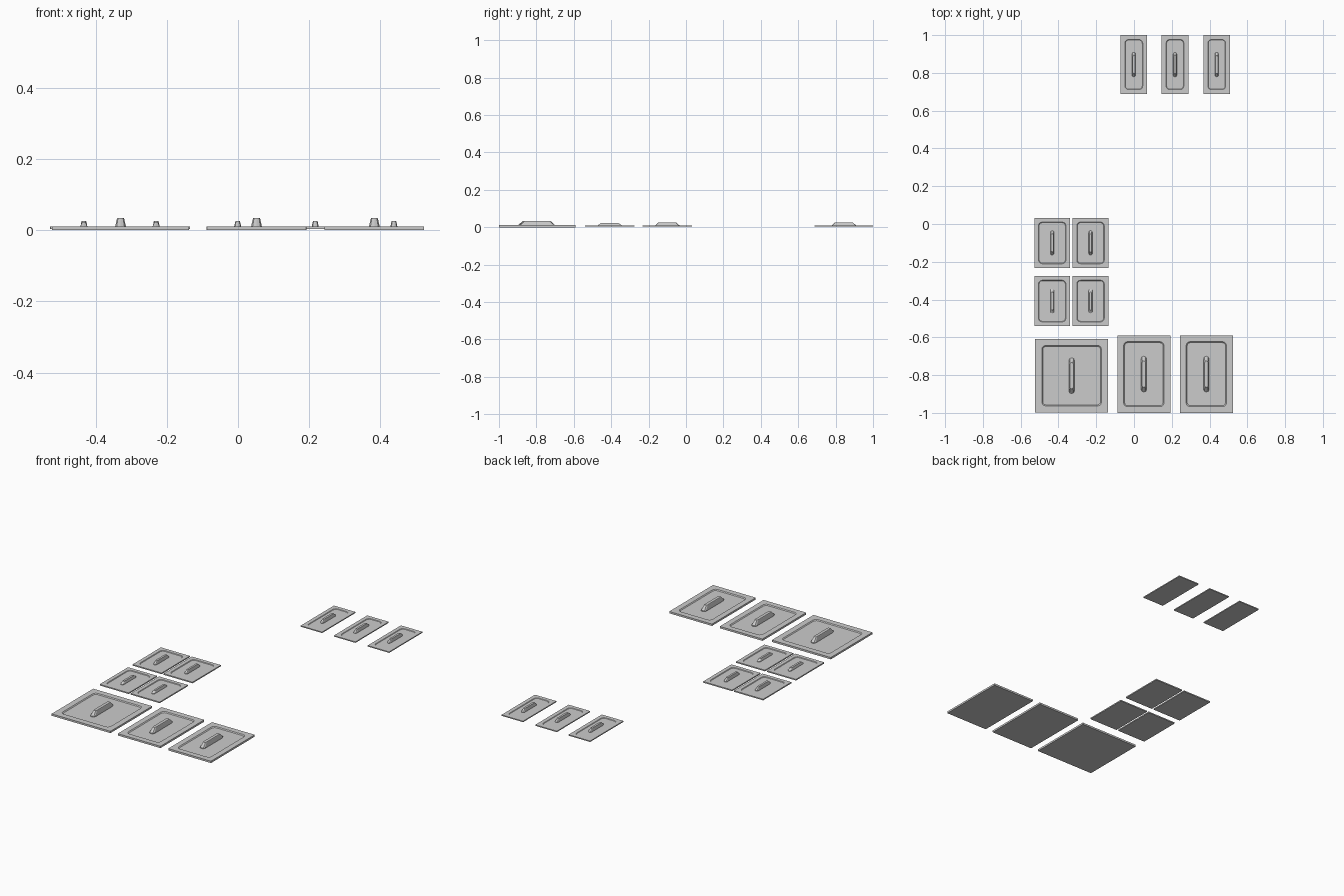
import bpy, bmesh, math

if "Cube" in bpy.data.objects:
    bpy.data.objects.remove(bpy.data.objects["Cube"])


def rounded_rect(cx, cy, w, h, r, n=3):
    """Corner-rounded rectangle outline, counter-clockwise."""
    pts = []
    for k, (sx, sy) in enumerate([(1, 1), (-1, 1), (-1, -1), (1, -1)]):
        for i in range(n + 1):
            a = math.pi / 2 * (k + i / n)
            pts.append((cx + sx * (w / 2 - r) + r * math.cos(a),
                        cy + sy * (h / 2 - r) + r * math.sin(a)))
    return pts


def loft(name, rings):
    """Closed solid through stacked (outline, z) rings."""
    bm = bmesh.new()
    loops = [[bm.verts.new((x, y, z)) for x, y in pts] for pts, z in rings]
    n = len(loops[0])
    for a, b in zip(loops, loops[1:]):
        for i in range(n):
            j = (i + 1) % n
            bm.faces.new((a[i], a[j], b[j], b[i]))
    bm.faces.new(loops[0][::-1])
    bm.faces.new(loops[-1])
    me = bpy.data.meshes.new(name)
    bm.to_mesh(me)
    bm.free()
    ob = bpy.data.objects.new(name, me)
    bpy.context.collection.objects.link(ob)
    return ob


def lid(name, cx, cy, w, h, z0, z1, inset, hl, hw, hz):
    depth = (z1 - z0) * 0.45
    zp = z1 - depth
    pw, ph = w - 2 * inset, h - 2 * inset
    # Plate: square rim with a recessed, round-cornered panel
    loft(name + "_plate", [
        (rounded_rect(cx, cy, w, h, 0.001), z0),
        (rounded_rect(cx, cy, w, h, 0.001), z1),
        (rounded_rect(cx, cy, pw, ph, 0.02), z1),
        (rounded_rect(cx, cy, pw - 2 * depth, ph - 2 * depth, 0.018), zp)])
    # Handle: tapered bar with rounded, sloping ends
    tw, tl = hw * 0.6, hl - 0.05 * hl / 0.19
    loft(name + "_handle", [
        (rounded_rect(cx, cy, hw, hl, hw * 0.495, 2), zp - 0.0005),
        (rounded_rect(cx, cy, hw, hl, hw * 0.495, 2), z1),
        (rounded_rect(cx, cy, hw * 0.7, tl + 0.006, hw * 0.345, 2), hz - 0.003),
        (rounded_rect(cx, cy, tw, tl, tw * 0.495, 2), hz)])


# Front row: one wide lid, two medium lids
lid("large_lid", -0.33, -0.803, 0.386, 0.39, 0.0, 0.011, 0.035, 0.19, 0.030, 0.034)
for i, x in enumerate((0.052, 0.383)):
    lid(f"medium_lid_{i}", x, -0.795, 0.28, 0.41, 0.0, 0.011, 0.033, 0.19, 0.030, 0.034)

# Two-by-two block of small lids
for i, x in enumerate((-0.433, -0.230)):
    lid(f"small_lid_upper_{i}", x, -0.100, 0.19, 0.265, 0.003, 0.010, 0.022, 0.13, 0.020, 0.026)
    lid(f"small_lid_lower_{i}", x, -0.408, 0.19, 0.265, 0.003, 0.010, 0.022, 0.13, 0.020, 0.022)

# Back row of narrow lids
for i, x in enumerate((-0.001, 0.217, 0.438)):
    lid(f"narrow_lid_{i}", x, 0.844, 0.141, 0.312, 0.004, 0.010, 0.023, 0.13, 0.020, 0.026)
